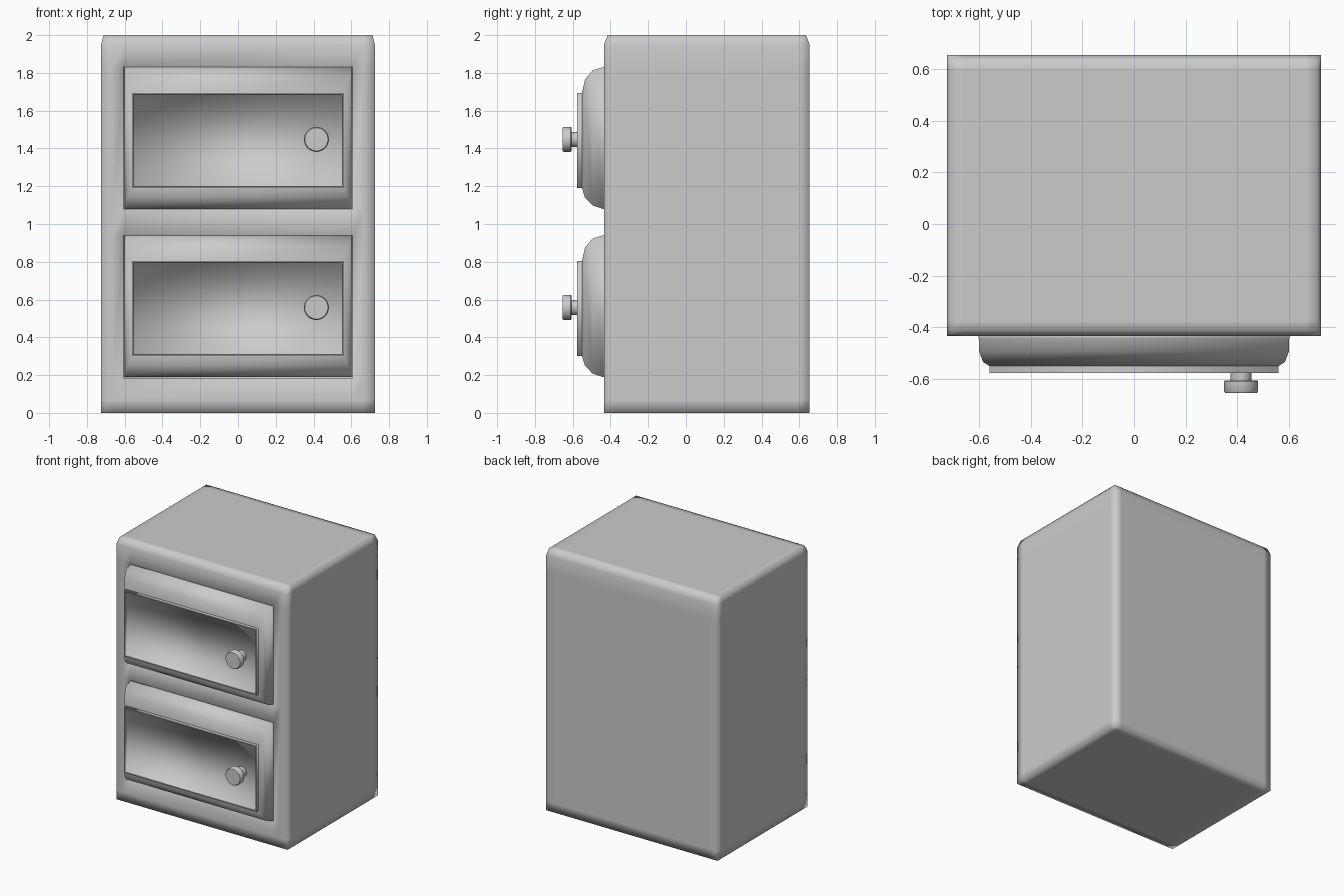
import bpy, bmesh
from math import pi
from mathutils import Matrix, Vector

if "Cube" in bpy.data.objects:
    bpy.data.objects.remove(bpy.data.objects["Cube"])


def finish(bm, name):
    bmesh.ops.recalc_face_normals(bm, faces=bm.faces)
    for f in bm.faces:
        f.smooth = True
    mesh = bpy.data.meshes.new(name)
    bm.to_mesh(mesh)
    bm.free()
    ob = bpy.data.objects.new(name, mesh)
    bpy.context.collection.objects.link(ob)
    return ob


# Cabinet body: lattice of cells, with the two drawer openings left empty
def cabinet():
    xs = [-.725, -.665, -.605, .605, .665, .725]
    ys = [-.435, -.375, .595, .655]
    zs = [0, .07, .185, .94, 1.08, 1.83, 1.95, 2]
    n = (len(xs) - 1, len(ys) - 1, len(zs) - 1)
    openings = {(2, 0, 2), (2, 0, 4)}

    def solid(c):
        return all(0 <= c[i] < n[i] for i in range(3)) and c not in openings

    bm = bmesh.new()
    verts = {}

    def vert(k):
        if k not in verts:
            x, y, z = xs[k[0]], ys[k[1]], zs[k[2]]
            if z == 2:  # slightly chamfered top edge
                x = max(-.712, min(.712, x))
                y = max(-.415, min(.635, y))
            verts[k] = bm.verts.new((x, y, z))
        return verts[k]

    for c in [(i, j, k) for i in range(n[0]) for j in range(n[1]) for k in range(n[2])]:
        if not solid(c):
            continue
        for axis in range(3):
            for side in (0, 1):
                nb = list(c)
                nb[axis] += 2 * side - 1
                if solid(tuple(nb)):
                    continue
                u, v = [a for a in range(3) if a != axis]
                quad = []
                for du, dv in ((0, 0), (1, 0), (1, 1), (0, 1)):
                    p = list(c)
                    p[axis] += side
                    p[u] += du
                    p[v] += dv
                    quad.append(vert(tuple(p)))
                bm.faces.new(quad)
    finish(bm, "cabinet_body")


# Drawer front: lofted rectangles (half width, bottom, top, y)
RINGS = [(.602, 1.08, 1.83, -.38), (.602, 1.08, 1.83, -.44), (.600, 1.098, 1.813, -.495),
         (.585, 1.14, 1.765, -.535), (.560, 1.19, 1.693, -.551),
         (.560, 1.19, 1.693, -.577), (.552, 1.198, 1.685, -.577), (.552, 1.198, 1.685, -.547)]
SHARP = (1, 4, 5, 6)


def drawer(name, dz):
    bm = bmesh.new()
    rings = [[bm.verts.new((x, y, z + dz)) for x, z in ((-h, lo), (h, lo), (h, hi), (-h, hi))]
             for h, lo, hi, y in RINGS]
    for a, b in zip(rings, rings[1:]):
        for i in range(4):
            j = (i + 1) % 4
            bm.faces.new((a[i], a[j], b[j], b[i]))
    bm.faces.new(rings[0])
    bm.faces.new(rings[-1])
    for r in SHARP:
        for i in range(4):
            bm.edges.get((rings[r][i], rings[r][(i + 1) % 4])).smooth = False
    finish(bm, name)


# Knob: turned profile (radius, y) around the y axis
def knob(name, z):
    bm = bmesh.new()
    pts = [(0, -.545), (.040, -.545), (.040, -.606), (.062, -.606), (.066, -.611),
           (.066, -.648), (.061, -.655), (0, -.655)]
    vs = [bm.verts.new((r, y, 0)) for r, y in pts]
    es = [bm.edges.new(p) for p in zip(vs, vs[1:])]
    bmesh.ops.spin(bm, geom=vs + es, cent=(0, 0, 0), axis=(0, 1, 0), angle=2 * pi, steps=32)
    bmesh.ops.remove_doubles(bm, verts=bm.verts, dist=.0005)
    bmesh.ops.transform(bm, matrix=Matrix.Translation(Vector((.415, 0, z))), verts=bm.verts)
    ob = finish(bm, name)
    bpy.ops.object.select_all(action='DESELECT')
    ob.select_set(True)
    bpy.context.view_layer.objects.active = ob
    bpy.ops.object.shade_smooth_by_angle(angle=pi / 5)


cabinet()
for label, dz in (("upper", 0), ("lower", -.89)):
    drawer(label + "_drawer", dz)
    knob(label + "_knob", 1.448 + dz)
